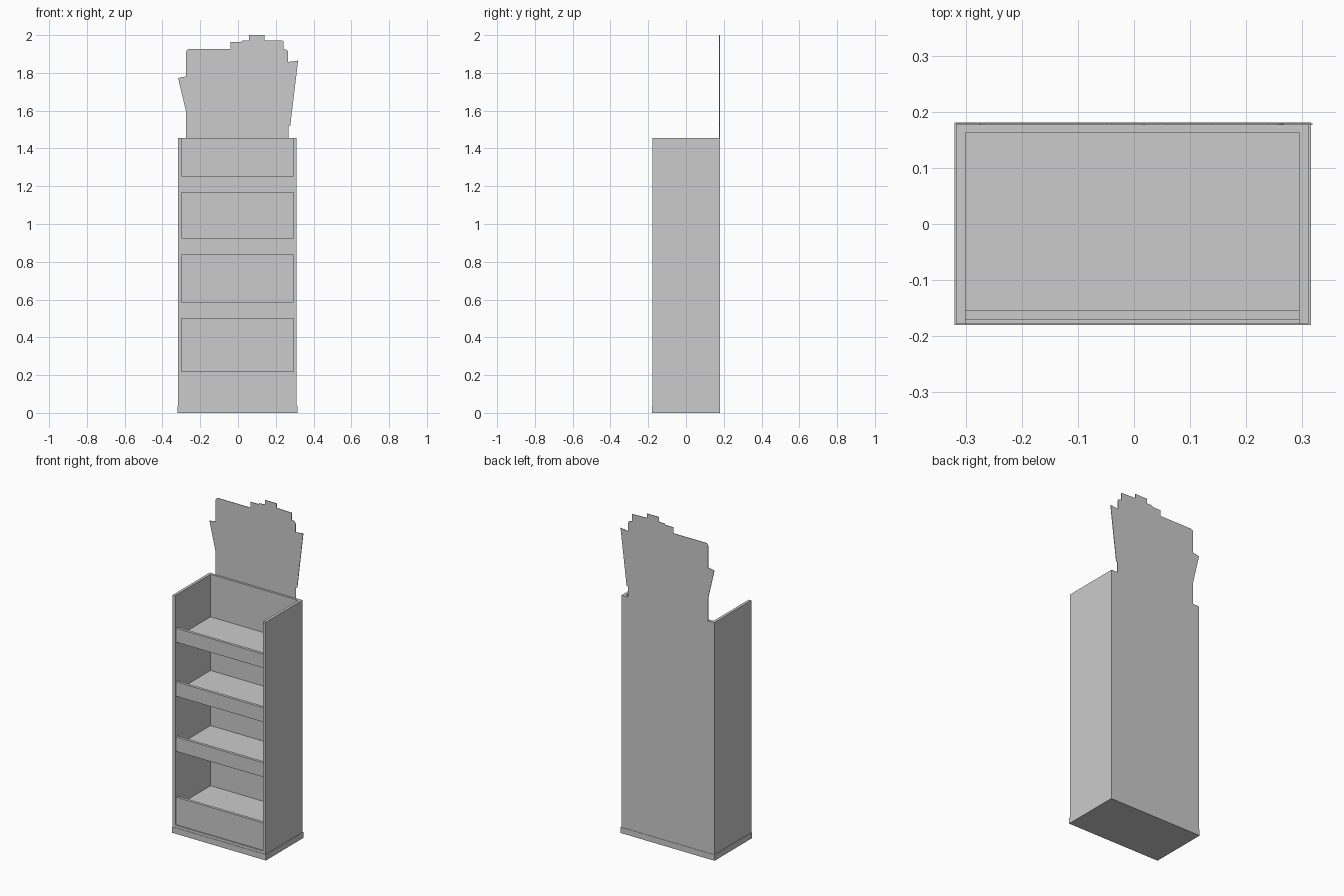
import bpy, bmesh, math

if "Cube" in bpy.data.objects:
    bpy.data.objects.remove(bpy.data.objects["Cube"])


def box(name, x0, x1, y0, y1, z0, z1):
    """Axis-aligned board given by its limits."""
    bm = bmesh.new()
    bmesh.ops.create_cube(bm, size=1)
    for v in bm.verts:
        v.co.x = x1 if v.co.x > 0 else x0
        v.co.y = y1 if v.co.y > 0 else y0
        v.co.z = z1 if v.co.z > 0 else z0
    return finish(name, bm)


def finish(name, bm):
    bmesh.ops.recalc_face_normals(bm, faces=bm.faces[:])
    mesh = bpy.data.meshes.new(name)
    bm.to_mesh(mesh)
    bm.free()
    obj = bpy.data.objects.new(name, mesh)
    bpy.context.collection.objects.link(obj)
    return obj


def sheet(name, outline, y0, y1):
    """Upright sheet cut to an x-z outline."""
    bm = bmesh.new()
    face = bm.faces.new([bm.verts.new((x, y0, z)) for x, z in outline])
    ext = bmesh.ops.extrude_face_region(bm, geom=[face])
    for v in ext["geom"]:
        if isinstance(v, bmesh.types.BMVert):
            v.co.y = y1
    return finish(name, bm)


def arc(cx, cz, r, start, steps=4):
    """Rounded quarter corner, running anticlockwise."""
    return [(cx + r * math.cos(start + i * math.pi / 2 / steps),
             cz + r * math.sin(start + i * math.pi / 2 / steps))
            for i in range(steps + 1)]


L, R = -0.317, 0.311          # outer sides of the body
IL, IR = -0.300, 0.294        # inner sides of the body
F, IB, B = -0.178, 0.163, 0.176
TOP = 1.455

# Shallow base tray: floor and rim
box("base_floor", -0.32, 0.315, -0.18, 0.181, 0, 0.005)
box("base_rim_front", -0.32, 0.315, -0.18, F, 0.005, 0.036)
box("base_rim_back", -0.32, 0.315, 0.179, 0.181, 0.005, 0.036)
box("base_rim_left", -0.32, L, F, 0.179, 0.005, 0.036)
box("base_rim_right", R, 0.315, F, 0.179, 0.005, 0.036)

# Open-fronted body
box("side_left", L, IL, F, B, 0.005, TOP)
box("side_right", IR, R, F, B, 0.005, TOP)
box("back_board", IL, IR, IB, B, 0.005, TOP)
box("body_floor", IL, IR, F, IB, 0.005, 0.052)

# Shelves with front lips: (lip bottom, lip top)
for i, (z0, z1) in enumerate([(0.052, 0.22), (0.50, 0.588),
                              (0.837, 0.925), (1.168, 1.253)], 1):
    shelf_top = z1 - 0.058
    box(f"shelf_lip_{i}", IL, IR, -0.171, -0.154, z0, z1)
    box(f"shelf_{i}", IL, IR, -0.154, IB, max(z0, shelf_top - 0.03), shelf_top)

# Rear sheet rising into the stepped header
outline = [(L, 0.005), (R, 0.005), (R, TOP), (0.268, TOP), (0.268, 1.52),
           (0.277, 1.522), (0.318, 1.865), (0.266, 1.858)]
outline += arc(0.248, 1.907, 0.018, 0)
outline += [(0.24, 1.925), (0.24, 1.97), (0.139, 1.973), (0.139, 2.0),
            (0.058, 2.0), (0.058, 1.972), (0.02, 1.97), (0.015, 1.963),
            (-0.04, 1.963), (-0.04, 1.927)]
outline += arc(-0.257, 1.909, 0.018, math.pi / 2)
outline += [(-0.275, 1.781), (-0.317, 1.773), (-0.275, 1.595),
            (-0.275, TOP), (L, TOP)]
sheet("rear_header_sheet", outline, B, 0.179)
